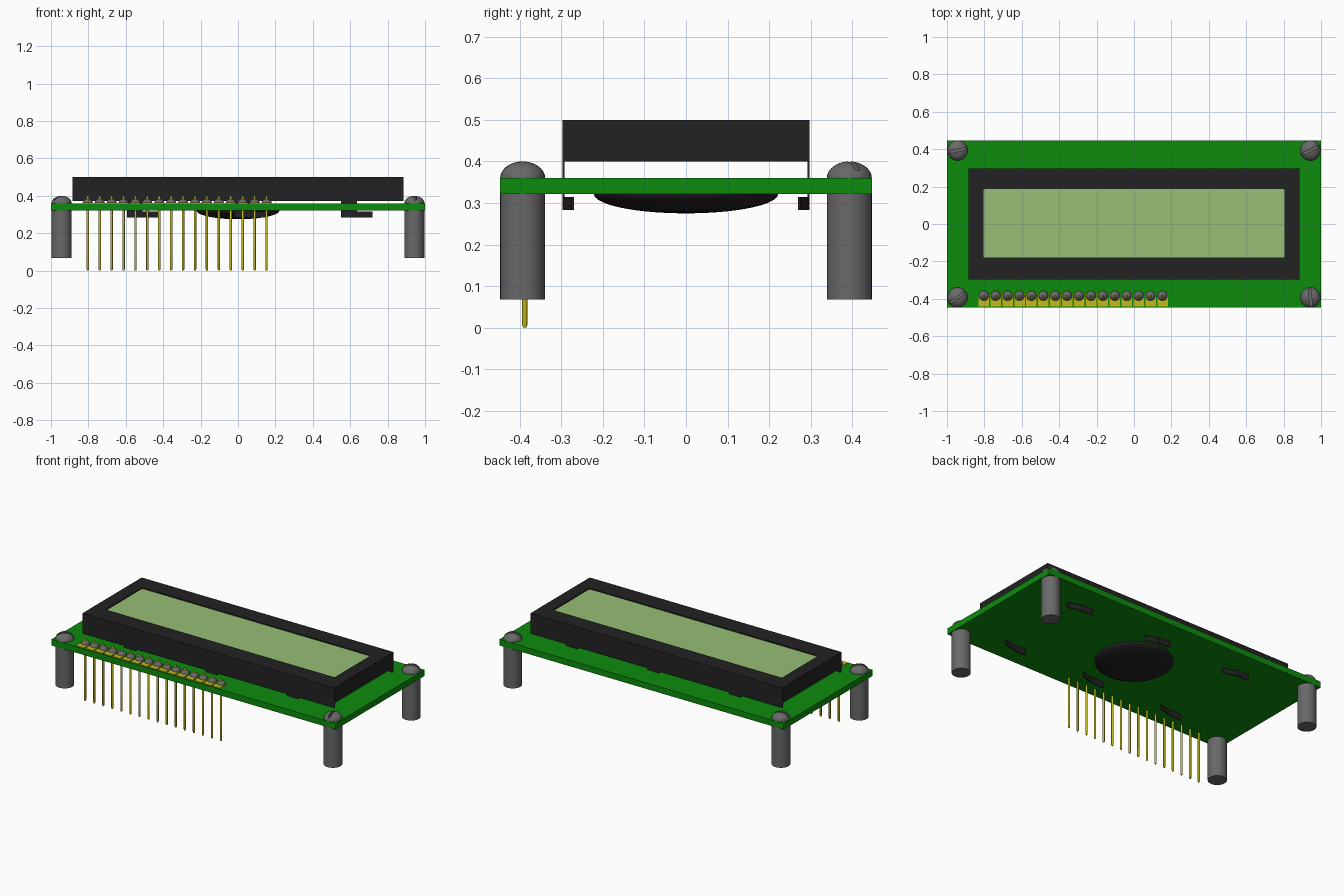
import bpy, bmesh, math
from mathutils import Matrix, Vector

if "Cube" in bpy.data.objects:
    bpy.data.objects.remove(bpy.data.objects["Cube"], do_unlink=True)


def material(name, rgb):
    m = bpy.data.materials.new(name)
    m.use_nodes = True
    m.diffuse_color = (*rgb, 1)
    m.node_tree.nodes["Principled BSDF"].inputs["Base Color"].default_value = (*rgb, 1)
    return m


GREEN = material("board green", (0.004, 0.26, 0.004))
BLACK = material("black", (0.016, 0.016, 0.016))
SCREEN = material("pale screen green", (0.31, 0.52, 0.18))
GOLD = material("yellow gold", (0.55, 0.50, 0.01))
GREY = material("metal grey", (0.14, 0.14, 0.14))


def finish(bm, name, mat, smooth=False):
    bmesh.ops.recalc_face_normals(bm, faces=bm.faces)
    mesh = bpy.data.meshes.new(name)
    bm.to_mesh(mesh)
    bm.free()
    mesh.materials.append(mat)
    ob = bpy.data.objects.new(name, mesh)
    bpy.context.collection.objects.link(ob)
    if smooth:
        bpy.ops.object.select_all(action='DESELECT')
        ob.select_set(True)
        bpy.context.view_layer.objects.active = ob
        bpy.ops.object.shade_smooth_by_angle(angle=math.radians(40))
    return ob


def box(name, mat, x, y, z, corner=0, turn=0):
    """Box from (min, max) ranges, with optional rounded vertical corners."""
    bm = bmesh.new()
    size = (x[1] - x[0], y[1] - y[0], z[1] - z[0])
    mid = ((x[0] + x[1]) / 2, (y[0] + y[1]) / 2, (z[0] + z[1]) / 2)
    bmesh.ops.create_cube(bm, size=1)
    bmesh.ops.scale(bm, vec=size, verts=bm.verts)
    if corner:
        edges = [e for e in bm.edges if abs(e.verts[0].co.z - e.verts[1].co.z) > 1e-5]
        bmesh.ops.bevel(bm, geom=edges, offset=corner, segments=4, profile=0.5, affect='EDGES')
    bmesh.ops.transform(bm, matrix=Matrix.Translation(mid) @ Matrix.Rotation(turn, 4, 'Z'), verts=bm.verts)
    return finish(bm, name, mat)


def lathe(name, mat, profile, at, steps=32):
    """Spin a (radius, z) profile around a vertical axis."""
    bm = bmesh.new()
    verts = [bm.verts.new((r, 0, z)) for r, z in profile]
    edges = [bm.edges.new(p) for p in zip(verts, verts[1:])]
    bmesh.ops.spin(bm, geom=verts + edges, axis=(0, 0, 1), cent=(0, 0, 0),
                   angle=2 * math.pi, steps=steps, use_duplicate=False)
    bmesh.ops.remove_doubles(bm, verts=bm.verts, dist=1e-5)
    bmesh.ops.translate(bm, vec=(at[0], at[1], 0), verts=bm.verts)
    return finish(bm, name, mat, True)


def ribbon(name, mat, path, thick, z):
    """Vertical strip following an xy path."""
    bm = bmesh.new()
    pts = [Vector(p) for p in path]
    left, right = [], []
    for i, p in enumerate(pts):
        d = (pts[min(i + 1, len(pts) - 1)] - pts[max(i - 1, 0)]).normalized()
        n = Vector((-d.y, d.x)) * thick / 2
        left.append(bm.verts.new((*(p + n), z[0])))
        right.append(bm.verts.new((*(p - n), z[0])))
    faces = [bm.faces.new((left[i], left[i + 1], right[i + 1], right[i])) for i in range(len(pts) - 1)]
    ext = bmesh.ops.extrude_face_region(bm, geom=faces)
    up = [v for v in ext["geom"] if isinstance(v, bmesh.types.BMVert)]
    bmesh.ops.translate(bm, vec=(0, 0, z[1] - z[0]), verts=up)
    return finish(bm, name, mat, True)


def cut(ob, cutter):
    mod = ob.modifiers.new("cut", 'BOOLEAN')
    mod.operation = 'DIFFERENCE'
    mod.solver = 'EXACT'
    mod.object = cutter
    cutter.hide_render = True
    cutter.hide_viewport = True
    cutter.display_type = 'WIRE'


def dome(radius, z, height, n=10):
    return [(radius * math.cos(a), z + height * math.sin(a))
            for a in (math.pi / 2 * i / n for i in range(n))] + [(0, z + height)]


# Circuit board
box("circuit_board", GREEN, (-1, 1), (-0.447, 0.447), (0.322, 0.36))

# Display frame with its recessed screen
frame = box("display_frame", BLACK, (-0.885, 0.885), (-0.297, 0.297), (0.40, 0.50))
cut(frame, box("window_cutter", BLACK, (-0.805, 0.805), (-0.18, 0.187), (0.49, 0.55), 0.01))
box("screen", SCREEN, (-0.805, 0.805), (-0.18, 0.187), (0.485, 0.493), 0.01)

# Frame skirts, and twisted tabs that pass through the board
for side, label in ((-1, "front"), (1, "back")):
    ys = sorted((side * 0.292, side * 0.297))
    box(f"{label}_skirt", BLACK, (-0.885, 0.885), ys, (0.372, 0.40))
    for i, c in enumerate((-0.51, 0.063, 0.635)):
        box(f"{label}_tab_stem_{i}", BLACK, (c - 0.083, c), ys, (0.29, 0.38))
        path = [(c - 0.083, side * 0.294), (c - 0.02, side * 0.294), (c + 0.01, side * 0.291),
                (c + 0.04, side * 0.283), (c + 0.065, side * 0.275), (c + 0.083, side * 0.272)]
        ribbon(f"{label}_tab_foot_{i}", BLACK, path, 0.006, (0.283, 0.315))

# Chip blob under the board
lathe("chip_blob", BLACK, dome(0.222, 0.322, -0.047), (0, 0), 48)

# Standoffs and slotted screws, each slot turned differently
slots = {(-1, 1): 12, (1, 1): 25, (-1, -1): 35, (1, -1): 96}
for (sx, sy), turn in slots.items():
    label = ("front" if sy < 0 else "back") + ("_left" if sx > 0 else "_right")
    at = (sx * 0.943, sy * 0.393)
    lathe(f"{label}_standoff", GREY, [(0, 0.068), (0.054, 0.068), (0.054, 0.322), (0, 0.322)], at)
    head = lathe(f"{label}_screw", GREY, [(0, 0.358), (0.054, 0.358)] + dome(0.054, 0.36, 0.04), at)
    cut(head, box(f"{label}_slot_cutter", GREY, (at[0] - 0.07, at[0] + 0.07),
                  (at[1] - 0.007, at[1] + 0.007), (0.379, 0.43), 0, math.radians(turn)))

# Header pins with pads and solder
for i in range(16):
    x, y = -0.803 + i * 0.0637, -0.388
    lathe(f"pin_{i}", GOLD, [(0, 0), (0.004, 0.001), (0.0065, 0.008), (0.0065, 0.394), (0.004, 0.4), (0, 0.4)], (x, y), 12)
    box(f"pad_{i}", GOLD, (x - 0.028, x + 0.028), (-0.44, -0.375), (0.358, 0.364))
    lathe(f"solder_{i}", GREY, [(0.027, 0.36), (0.025, 0.37), (0.018, 0.379), (0.011, 0.384), (0, 0.385)], (x, y + 0.004), 16)
